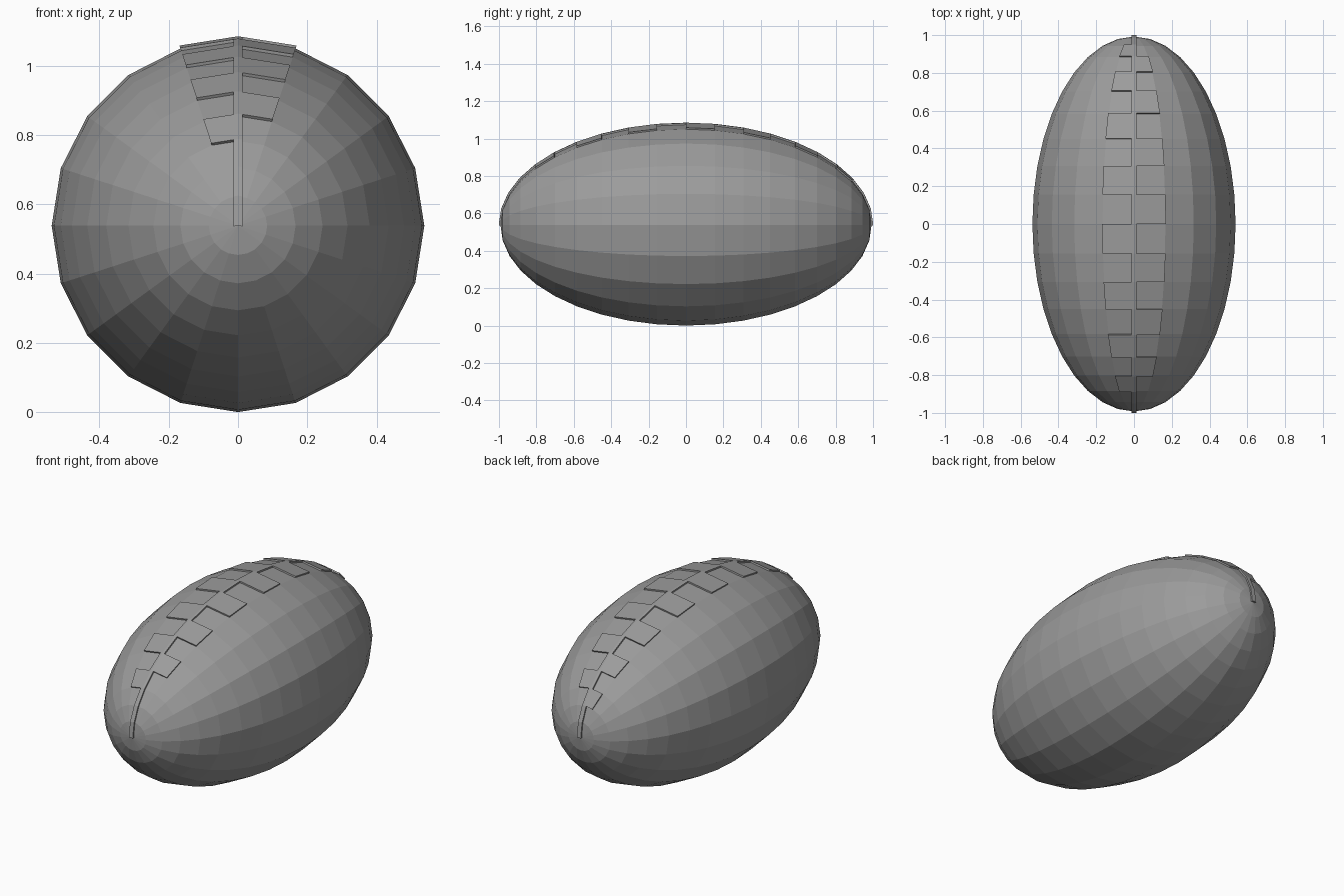
import bpy, bmesh
from math import sin, cos, tan, pi
from mathutils import Vector, Matrix

cube = bpy.data.objects.get("Cube")
if cube:
    bpy.data.objects.remove(cube, do_unlink=True)

N = 20                   # sides and rings
STEP = pi / N
SIDE = 2 * pi / N
R, L = 0.538, 0.992      # cross radius and half length
W = 0.0125               # half width of the lace strip
LIFT, SINK = 0.009, 0.004

grey = bpy.data.materials.new("plain_grey")
grey.use_nodes = True
colour = (0.33, 0.33, 0.33, 1)
grey.diffuse_color = colour
grey.node_tree.nodes["Principled BSDF"].inputs["Base Color"].default_value = colour


def finish(bm, name):
    bmesh.ops.recalc_face_normals(bm, faces=bm.faces[:])
    mesh = bpy.data.meshes.new(name)
    bm.to_mesh(mesh)
    bm.free()
    mesh.materials.append(grey)
    obj = bpy.data.objects.new(name, mesh)
    obj.location.z = R
    bpy.context.collection.objects.link(obj)


# Faceted ball body lying along y
bm = bmesh.new()
bmesh.ops.create_uvsphere(bm, u_segments=N, v_segments=N, radius=1)
bmesh.ops.transform(bm, verts=bm.verts[:],
                    matrix=Matrix.Diagonal((R, L, R, 1)) @ Matrix.Rotation(pi / 2, 4, "X"))
finish(bm, "ball_body")


# Raised lace strip with alternating teeth, following the body facets
def outward(p):
    return Vector((p.x / R**2, p.y / L**2, p.z / R**2)).normalized()


bm = bmesh.new()
rows = []
for i in range(N + 1):
    r, y = R * sin(i * STEP), -L * cos(i * STEP)
    row = {}
    for s in (-1, 1):
        row[s] = bm.verts.new((s * W, y, r - W * tan(SIDE / 2)))
        row[2 * s] = bm.verts.new((s * r * sin(SIDE), y, r * cos(SIDE)))
    row[0] = bm.verts.new((0, y, r))
    rows.append(row)

for i in range(N):
    a, b = rows[i], rows[i + 1]
    columns = [(-1, 0), (0, 1)]
    if 3 <= i <= 17:
        columns.append((-2, -1) if i % 2 else (1, 2))
    for c, d in columns:
        bm.faces.new((a[c], a[d], b[d], b[c]))
bmesh.ops.delete(bm, geom=[v for v in bm.verts if not v.link_faces], context="VERTS")

base = bm.verts[:]
made = bmesh.ops.extrude_face_region(bm, geom=bm.faces[:], use_keep_orig=True)
top = [g for g in made["geom"] if isinstance(g, bmesh.types.BMVert)]
for verts, amount in ((base, -SINK), (top, LIFT)):
    for v in verts:
        v.co += outward(v.co) * amount
finish(bm, "lace_strip")
